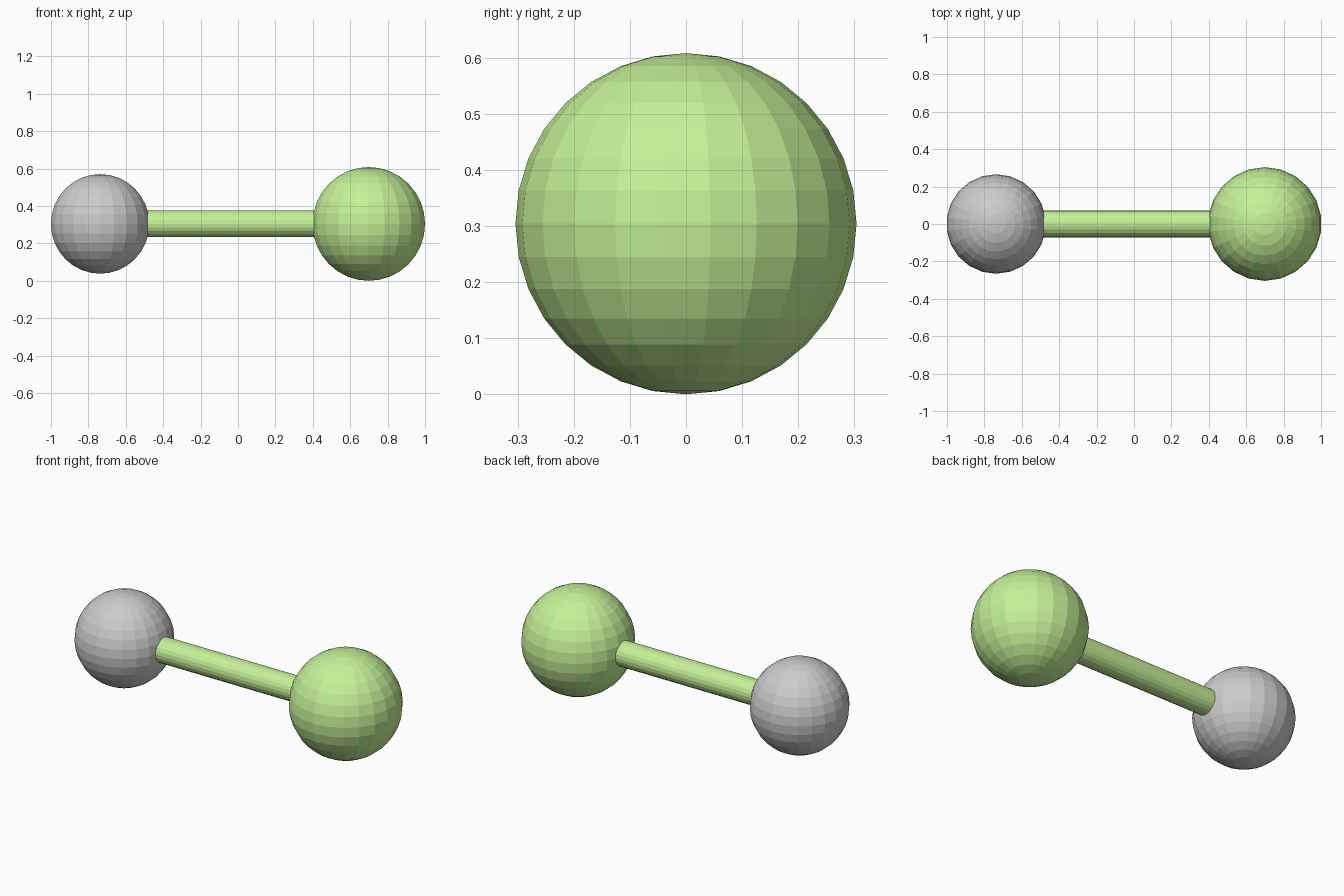
import bpy
import math

if "Cube" in bpy.data.objects:
    bpy.data.objects.remove(bpy.data.objects["Cube"])

HEIGHT = 0.304          # axis height of the whole model
SMALL_X, LARGE_X = -0.737, 0.699

green = bpy.data.materials.new("green")
green.diffuse_color = (0.56, 0.88, 0.31, 1.0)
green.use_nodes = True
green.node_tree.nodes["Principled BSDF"].inputs["Base Color"].default_value = green.diffuse_color


def finish(name, material=None):
    obj = bpy.context.object
    obj.name = name
    if material:
        obj.data.materials.append(material)
    return obj


def ball(name, x, radius, material=None):
    bpy.ops.mesh.primitive_uv_sphere_add(
        segments=22, ring_count=16, radius=radius, location=(x, 0, HEIGHT))
    return finish(name, material)


# Faceted balls at each end
ball("small_ball", SMALL_X, 0.266)
ball("large_ball", LARGE_X, 0.304, green)

# Rod joining the ball centres
bpy.ops.mesh.primitive_cylinder_add(
    vertices=22, radius=0.072, depth=LARGE_X - SMALL_X,
    location=((SMALL_X + LARGE_X) / 2, 0, HEIGHT),
    rotation=(0, math.pi / 2, 0))
finish("connecting_rod", green)
